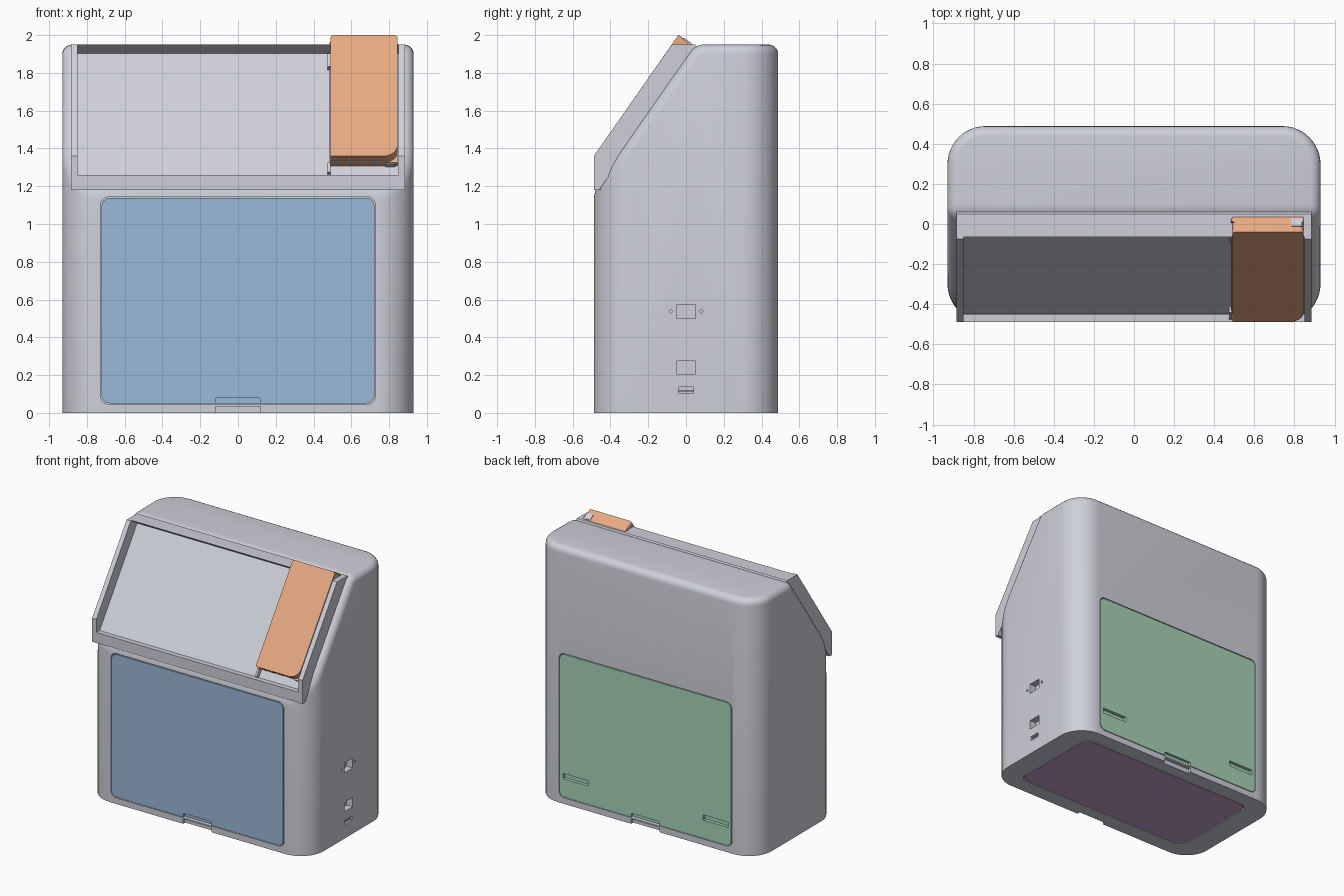
import bpy, bmesh, math
from mathutils import Matrix, Vector

if "Cube" in bpy.data.objects:
    bpy.data.objects.remove(bpy.data.objects["Cube"])


def material(name, rgb):
    m = bpy.data.materials.new(name)
    m.diffuse_color = (*rgb, 1)
    m.use_nodes = True
    m.node_tree.nodes["Principled BSDF"].inputs["Base Color"].default_value = m.diffuse_color
    return m


GREY = material("light_grey", (0.62, 0.63, 0.69))
BLUE = material("soft_blue", (0.33, 0.49, 0.69))
GREEN = material("soft_green", (0.39, 0.65, 0.47))
ORANGE = material("soft_orange", (0.80, 0.40, 0.225))
PURPLE = material("soft_purple", (0.54, 0.365, 0.61))


def frame(ax, ay, az, origin=(0, 0, 0)):
    m = Matrix((ax, ay, az)).transposed().to_4x4()
    m.translation = origin
    return m


W, D, H = 0.93, 0.488, 1.95           # half width, half depth, body height
SLOPE_Z, SLOPE_Y = 1.18, 0.05         # where the slope starts and ends
ALONG = Vector((0, SLOPE_Y + D, H - SLOPE_Z)).normalized()
OUT = Vector((0, -ALONG.z, ALONG.y))
PLAN = Matrix.Identity(4)
FRONT = frame((1, 0, 0), (0, 0, 1), (0, -1, 0))
BACK = frame((-1, 0, 0), (0, 0, 1), (0, 1, 0))
RIGHT = frame((0, 1, 0), (0, 0, 1), (1, 0, 0))
SLOPE = frame((1, 0, 0), ALONG, OUT, (0, -D, SLOPE_Z))


def rrect(x0, x1, y0, y1, r=0, seg=6):
    """Rectangle outline; r is one radius or four (BL, BR, TR, TL)."""
    radii = r if isinstance(r, tuple) else (r,) * 4
    pts = []
    for i, (cx, cy, sx, sy) in enumerate(((x0, y0, 1, 1), (x1, y0, -1, 1),
                                          (x1, y1, -1, -1), (x0, y1, 1, -1))):
        q = radii[i]
        if q == 0:
            pts.append((cx, cy))
            continue
        for k in range(seg + 1):
            a = math.pi + math.pi / 2 * (i + k / seg)
            pts.append((cx + sx * q + q * math.cos(a), cy + sy * q + q * math.sin(a)))
    return pts


def prism_mesh(pts, d0, d1, m):
    bm = bmesh.new()
    low = [bm.verts.new(m @ Vector((x, y, d0))) for x, y in pts]
    top = [bm.verts.new(m @ Vector((x, y, d1))) for x, y in pts]
    bm.faces.new(low[::-1])
    bm.faces.new(top)
    for i in range(len(pts)):
        j = (i + 1) % len(pts)
        bm.faces.new((low[i], low[j], top[j], top[i]))
    bmesh.ops.recalc_face_normals(bm, faces=bm.faces)
    return bm


def to_object(name, bm, mat):
    mesh = bpy.data.meshes.new(name)
    bm.to_mesh(mesh)
    bm.free()
    mesh.materials.append(mat)
    ob = bpy.data.objects.new(name, mesh)
    bpy.context.collection.objects.link(ob)
    return ob


def prism(name, pts, d0, d1, m, mat):
    return to_object(name, prism_mesh(pts, d0, d1, m), mat)


def activate(ob):
    bpy.ops.object.select_all(action='DESELECT')
    ob.select_set(True)
    bpy.context.view_layer.objects.active = ob


def cut(ob, pts, d0, d1, m):
    cutter = prism("cutter", pts, d0, d1, m, ob.data.materials[0])
    cutter.hide_render = True
    mod = ob.modifiers.new("cut", 'BOOLEAN')
    mod.operation, mod.solver, mod.object = 'DIFFERENCE', 'EXACT', cutter
    activate(ob)
    bpy.ops.object.modifier_apply(modifier=mod.name)
    bpy.data.objects.remove(cutter)


# Housing: rounded plan, sliced by the slope, top edges rounded
bm = prism_mesh(rrect(-W, W, -D, D, 0.19, 12), 0, H, PLAN)
res = bmesh.ops.bisect_plane(bm, geom=bm.verts[:] + bm.edges[:] + bm.faces[:],
                             plane_co=(0, -D, SLOPE_Z), plane_no=OUT, clear_outer=True)
bmesh.ops.contextual_create(bm, geom=[e for e in res['geom_cut']
                                      if isinstance(e, bmesh.types.BMEdge)])
bmesh.ops.recalc_face_normals(bm, faces=bm.faces)
rim = [e for e in bm.edges if any(f.normal.z > 0.5 for f in e.link_faces)]
bmesh.ops.bevel(bm, geom=rim, offset=0.05, offset_type='OFFSET', segments=5,
                profile=0.5, affect='EDGES', clamp_overlap=False)
bmesh.ops.recalc_face_normals(bm, faces=bm.faces)
housing = to_object("housing", bm, GREY)

# Front and back doors, set in recesses, with finger notches
for label, m, mat in (("front", FRONT, BLUE), ("back", BACK, GREEN)):
    cut(housing, rrect(-0.728, 0.728, 0.046, 1.143, 0.045), D - 0.03, D + 0.1, m)
    cut(housing, rrect(-0.12, 0.12, -0.05, 0.035), D - 0.025, D + 0.1, m)
    door = prism(label + "_door", rrect(-0.722, 0.722, 0.051, 1.137, 0.042),
                 D - 0.031, D, m, mat)
    cut(door, rrect(-0.12, 0.12, 0.0, 0.08, 0.01), D - 0.02, D + 0.1, m)
    if label == "back":
        for x in (-0.59, 0.59):       # vent slots
            cut(door, rrect(x - 0.105, x + 0.105, 0.19, 0.23), D - 0.025, D + 0.1, m)

# Base panel
cut(housing, rrect(-0.755, 0.755, -0.37, 0.37, 0.06), -0.1, 0.015, PLAN)
prism("base_panel", rrect(-0.75, 0.75, -0.365, 0.365, 0.07), 0.001, 0.017, PLAN, PURPLE)

# Side ports and screw holes
for z0, z1, half in ((0.50, 0.575, 0.05), (0.205, 0.275, 0.05), (0.105, 0.137, 0.04)):
    cut(housing, rrect(-half, half, z0, z1), W - 0.05, W + 0.1, RIGHT)
for y in (-0.08, 0.08):
    cut(housing, [(y - 0.011, 0.537), (y, 0.526), (y + 0.011, 0.537), (y, 0.548)],
        W - 0.03, W + 0.1, RIGHT)
prism("port_board", rrect(-0.04, 0.04, 0.112, 0.122), W - 0.05, W - 0.01, RIGHT, PURPLE)
activate(housing)
bpy.ops.object.shade_smooth_by_angle(angle=math.radians(25))

# Hood frame: cheeks, lower lip, top strip and tilted floor
cheek = [(-D, SLOPE_Z), (-0.46, SLOPE_Z), (0.07, 1.93), (SLOPE_Y, H), (-0.075, H), (-D, 1.36)]
prism("hood_cheek_right", cheek, 0.85, 0.885, RIGHT, GREY)
prism("hood_cheek_left", cheek, -0.885, -0.85, RIGHT, GREY)
prism("hood_lip", [(-D, SLOPE_Z), (-0.45, SLOPE_Z), (-0.43, 1.24), (-0.45, 1.26), (-D, 1.26)],
      -0.85, 0.85, RIGHT, GREY)
prism("hood_top_strip", [(-0.065, H), (0.015, 1.895), (0.07, 1.93), (SLOPE_Y, H)],
      -0.85, 0.85, RIGHT, GREY)
prism("hood_floor", rrect(-0.85, 0.85, 0.04, 0.90), -0.01, 0.013, SLOPE, GREY)

# Reader module on the slope: lower tray and rounded cover
prism("module_tray", rrect(0.49, 0.845, 0.147, 0.93), 0.008, 0.042, SLOPE, ORANGE)
cover = prism("module_cover", rrect(0.49, 0.845, 0.147, 0.93, (0.008, 0.075, 0.02, 0.02)),
              0.042, 0.103, SLOPE, ORANGE)
activate(cover)
bpy.ops.object.shade_smooth_by_angle(angle=math.radians(30))
for i in range(4):
    x = 0.50 + 0.068 * i
    prism("module_slot", rrect(x, x + 0.045, 0.143, 0.15), 0.05, 0.072, SLOPE, GREY)
prism("module_socket", rrect(0.78, 0.83, 0.14, 0.15), 0.010, 0.04, SLOPE, GREY)
prism("module_top_socket", rrect(0.785, 0.838, 0.925, 0.934), 0.02, 0.07, SLOPE, GREY)
prism("module_board_edge", rrect(0.484, 0.491, 0.15, 0.93), 0.022, 0.036, SLOPE, PURPLE)

# Small clips holding the module
for s0, s1 in ((0.085, 0.147), (0.765, 0.85)):
    prism("module_clip", rrect(0.474, 0.489, s0, s1), 0.008, 0.045, SLOPE, GREY)
